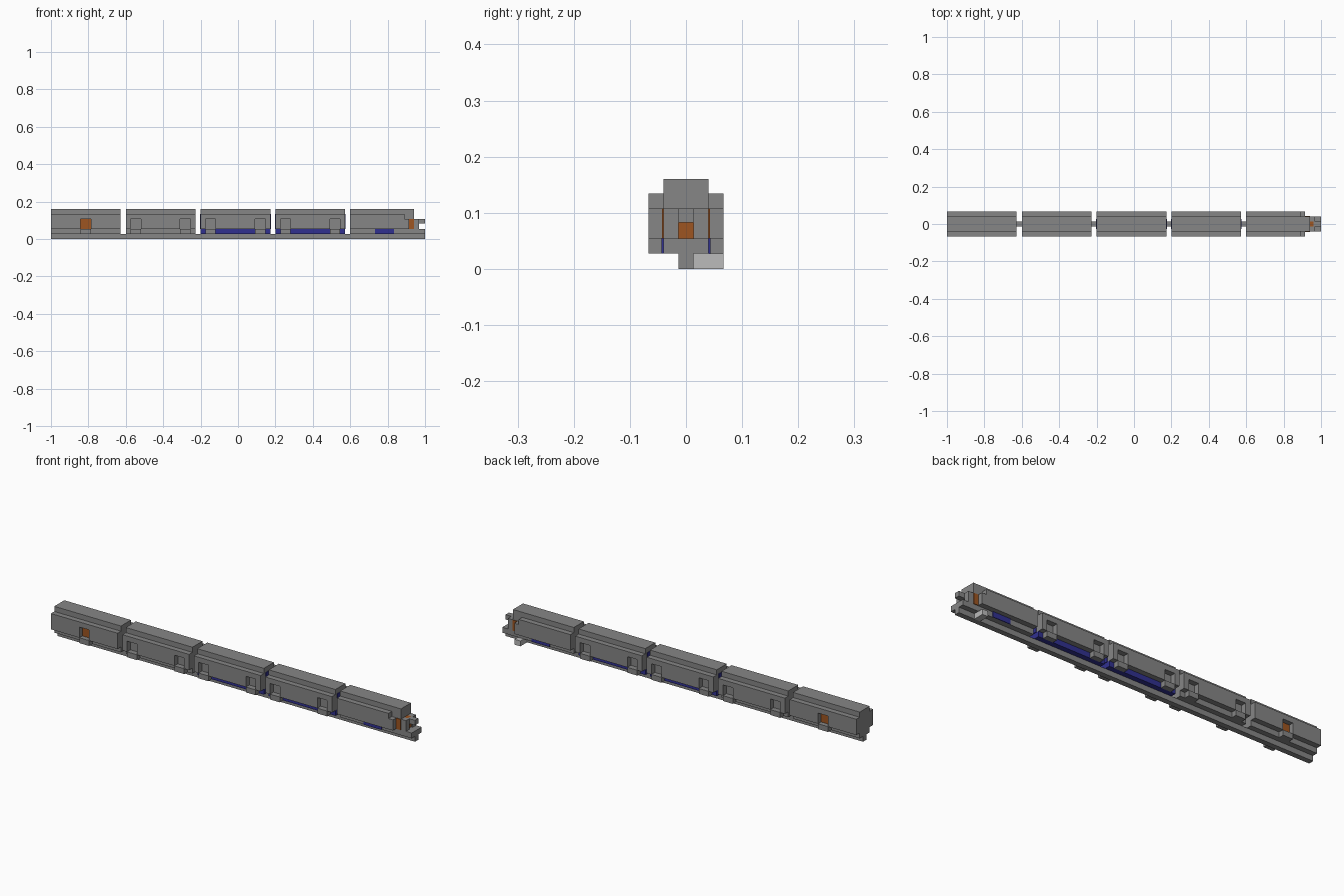
import bpy
import bmesh

cube = bpy.data.objects.get("Cube")
if cube:
    bpy.data.objects.remove(cube, do_unlink=True)


def material(name, rgb):
    m = bpy.data.materials.new(name)
    m.use_nodes = True
    color = (*rgb, 1.0)
    m.diffuse_color = color
    m.node_tree.nodes["Principled BSDF"].inputs["Base Color"].default_value = color
    return m


GREY = material("mid_grey", (0.24, 0.24, 0.24))
PALE = material("pale_grey", (0.5, 0.5, 0.5))
ORANGE = material("burnt_orange", (0.34, 0.09, 0.015))
BLUE = material("deep_blue", (0.03, 0.03, 0.28))


def extrude(name, profile, y0, y1, mat):
    """Extrude an x-z outline from y0 to y1."""
    bm = bmesh.new()
    face = bm.faces.new([bm.verts.new((x, y0, z)) for x, z in profile])
    grown = bmesh.ops.extrude_face_region(bm, geom=[face])
    verts = [g for g in grown["geom"] if isinstance(g, bmesh.types.BMVert)]
    bmesh.ops.translate(bm, verts=verts, vec=(0, y1 - y0, 0))
    bmesh.ops.recalc_face_normals(bm, faces=bm.faces)
    mesh = bpy.data.meshes.new(name)
    bm.to_mesh(mesh)
    bm.free()
    mesh.materials.append(mat)
    obj = bpy.data.objects.new(name, mesh)
    bpy.context.collection.objects.link(obj)
    return obj


def box(name, x, y, z, mat=GREY):
    outline = [(x[0], z[0]), (x[1], z[0]), (x[1], z[1]), (x[0], z[1])]
    return extrude(name, outline, y[0], y[1], mat)


def pair(name, x, y, z, mat=GREY):
    """Matching boxes on both sides of the train."""
    for label, s in (("left", 1), ("right", -1)):
        box(f"{name}_{label}", x, sorted((s * y[0], s * y[1])), z, mat)


# Shared levels and half widths
CORE, WALL, RAIL = 0.04, 0.067, 0.0135
Z_RAIL, Z_FLOOR, Z_DOOR, Z_SHOULDER, Z_ROOF = 0.027, 0.054, 0.108, 0.134, 0.16
DOOR_W = 0.055


def side_walls(name, x0, x1, doors, nose=False):
    """Side walls with door notches cut up from the floor line."""
    outline = [(x0, Z_FLOOR)]
    for d in doors:
        outline += [(d, Z_FLOOR), (d, Z_DOOR),
                    (d + DOOR_W, Z_DOOR), (d + DOOR_W, Z_FLOOR)]
    outline.append((x1, Z_FLOOR))
    if nose:
        outline += [(x1, Z_DOOR), (x1 - 0.025, Z_DOOR), (x1 - 0.025, Z_SHOULDER)]
    else:
        outline.append((x1, Z_SHOULDER))
    outline.append((x0, Z_SHOULDER))
    for label, s in (("left", 1), ("right", -1)):
        extrude(f"{name}_wall_{label}", outline, s * CORE, s * WALL, GREY)


def car(name, x0, x1, doors, skirt=GREY, door_mat=GREY):
    box(f"{name}_core", (x0, x1), (-CORE, CORE), (Z_FLOOR, Z_ROOF))
    box(f"{name}_skirt", (x0, x1), (-CORE, CORE), (Z_RAIL, Z_FLOOR), skirt)
    side_walls(name, x0, x1, doors)
    for i, d in enumerate(doors):
        span = (d, d + DOOR_W)
        pair(f"{name}_step_{i}", span, (CORE, WALL), (Z_RAIL, Z_FLOOR))
        if door_mat != GREY:
            pair(f"{name}_door_{i}", span, (CORE, CORE + 0.003),
                 (Z_FLOOR, Z_DOOR), door_mat)


# Running rail under the whole train
box("rail", (-1, 1), (-RAIL, RAIL), (0, Z_RAIL))

# Rear car with one orange door per side
car("rear_car", -1, -0.627, [-0.841], door_mat=ORANGE)

# Three middle cars, the last two with blue skirts and end panels
for name, x0, skirt in (("second_car", -0.6, GREY), ("third_car", -0.2, BLUE),
                        ("fourth_car", 0.2, BLUE)):
    x1 = x0 + 0.373
    car(name, x0, x1, [x0 + 0.026, x0 + 0.291], skirt)
    if skirt == BLUE:
        for label, a, b in (("rear", x0 - 0.003, x0), ("front", x1, x1 + 0.003)):
            box(f"{name}_{label}_end_panel", (a, b), (-0.027, 0.027),
                (Z_FLOOR, Z_SHOULDER), BLUE)

# Lead car
box("lead_car_core", (0.6, 0.94), (-CORE, CORE), (Z_FLOOR, Z_ROOF))
box("lead_car_skirt", (0.6, 1), (-CORE, CORE), (Z_RAIL, Z_FLOOR))
side_walls("lead_car", 0.6, 0.914, [], nose=True)
pair("lead_car_blue_box", (0.733, 0.833), (CORE, CORE + 0.004),
     (Z_RAIL, Z_FLOOR), BLUE)
pair("lead_car_orange_door", (0.914, 0.94), (CORE, CORE + 0.003),
     (Z_FLOOR, Z_DOOR), ORANGE)

# Nose: pillars either side of an orange hatch, with a coupler above it
pair("nose_pillar", (0.94, 0.968), (RAIL, CORE), (Z_FLOOR, Z_DOOR))
box("nose_hatch", (0.94, 0.96), (-RAIL, RAIL), (Z_FLOOR, Z_DOOR), ORANGE)
box("coupler", (0.96, 1), (-RAIL, RAIL), (0.083, Z_DOOR))

# Pale contact tab beside the rail
box("contact_tab", (0.88, 0.912), (RAIL, WALL), (0, Z_RAIL), PALE)
